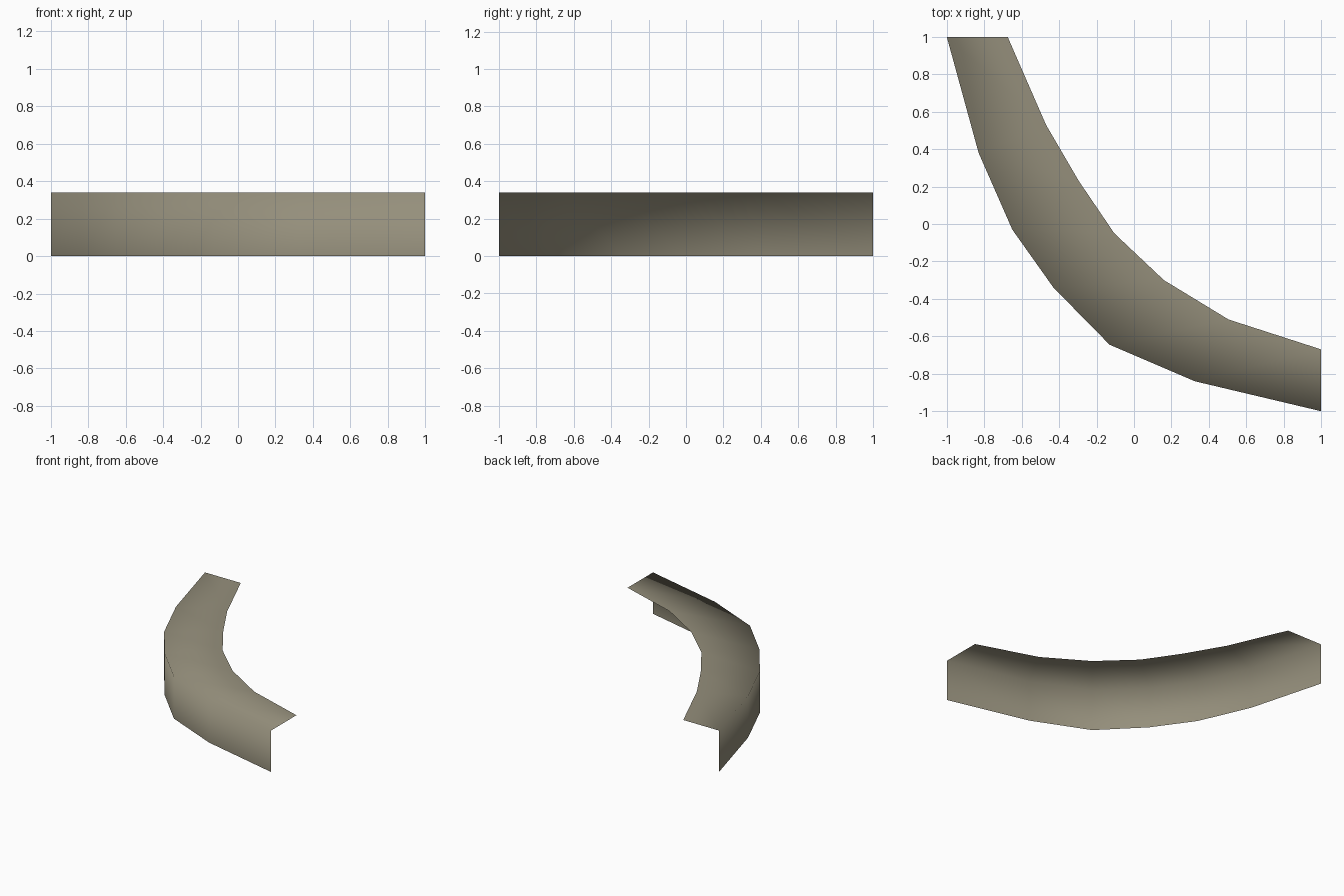
import bpy, bmesh

if "Cube" in bpy.data.objects:
    bpy.data.objects.remove(bpy.data.objects["Cube"])

HEIGHT = 0.34
# Plan outlines of the curved kerb, from the back end round to the right end
OUTER = [(-1, 1), (-0.83, 0.38), (-0.65, -0.03), (-0.43, -0.34),
         (-0.13, -0.645), (0.325, -0.84), (1, -1)]
INNER = [(-0.675, 1), (-0.47, 0.53), (-0.295, 0.23), (-0.105, -0.05),
         (0.16, -0.30), (0.505, -0.51), (1, -0.67)]

stone = bpy.data.materials.new("warm grey stone")
stone.diffuse_color = (0.30, 0.275, 0.20, 1)
stone.use_nodes = True
stone.node_tree.nodes["Principled BSDF"].inputs["Base Color"].default_value = stone.diffuse_color

bm = bmesh.new()


def rail(points, z):
    return [bm.verts.new((x, y, z)) for x, y in points]


def bridge(a, b):
    for i in range(len(a) - 1):
        bm.faces.new((a[i], a[i + 1], b[i + 1], b[i])).smooth = True


# Open L-shaped section: outer wall and flat top sharing a softened edge
foot, edge, lip = rail(OUTER, 0), rail(OUTER, HEIGHT), rail(INNER, HEIGHT)
bridge(foot, edge)
bridge(edge, lip)

mesh = bpy.data.meshes.new("curved_kerb")
bm.to_mesh(mesh)
bm.free()
mesh.materials.append(stone)
kerb = bpy.data.objects.new("curved_kerb", mesh)
bpy.context.collection.objects.link(kerb)
